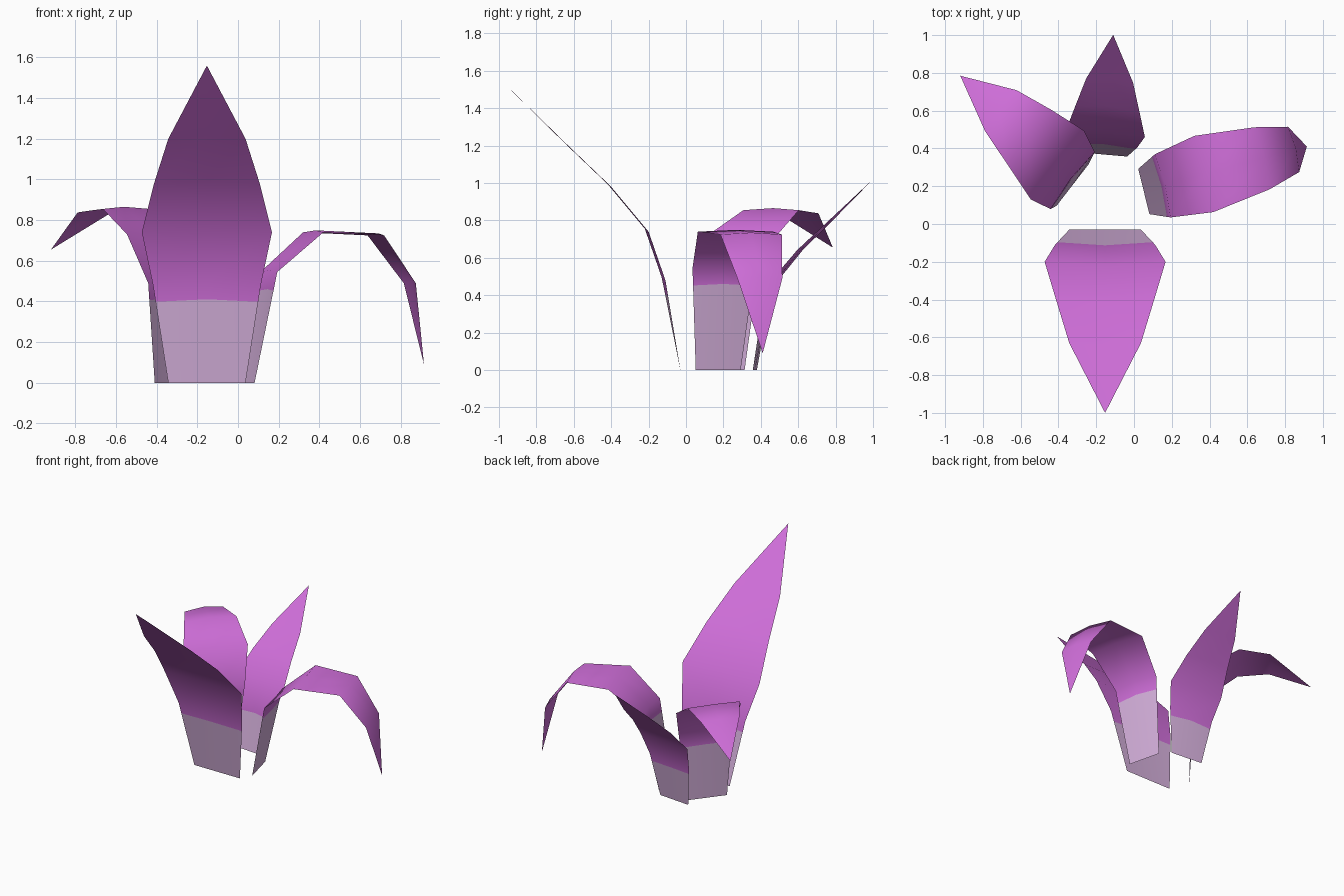
import bpy
import math
from mathutils import Vector

if "Cube" in bpy.data.objects:
    bpy.data.objects.remove(bpy.data.objects["Cube"])


def material(name, rgb):
    m = bpy.data.materials.new(name)
    m.diffuse_color = (*rgb, 1)
    m.use_nodes = True
    m.node_tree.nodes["Principled BSDF"].inputs["Base Color"].default_value = m.diffuse_color
    return m


PURPLE = material("orchid purple", (0.64, 0.16, 0.71))
PALE = material("pale lavender", (0.69, 0.45, 0.74))

# Half widths shared by every leaf, from base to tip
HALF = [0.19, 0.265, 0.32, 0.26, 0.19, 0.0]
CUT = 0.83  # share of the first segment that is pale


def leaf(name, centers, scale, width_dir):
    """Pointed strip along a centre line, slightly bowed, pale at the base."""
    w = Vector((*width_dir, 0)).normalized()
    c = [Vector(p) for p in centers]
    out = c[-1] - c[0]
    out.z = 0
    out.normalize()
    bow = out * 0.02 * scale + Vector((0, 0, 0.015 * scale))
    rows = []
    for i, p in enumerate(c[:-1]):
        h = w * HALF[i] * scale
        rows.append([p - h, p + (bow if i else Vector()), p + h])
    # extra row where the colour changes
    rows.insert(1, [a.lerp(b, CUT) for a, b in zip(rows[0], rows[1])])
    verts = [v for r in rows for v in r] + [c[-1]]
    faces, tip = [], len(verts) - 1
    for r in range(len(rows) - 1):
        for k in range(2):
            a = r * 3 + k
            faces.append((a, a + 1, a + 4, a + 3))
    a = (len(rows) - 1) * 3
    faces += [(a, a + 1, tip), (a + 1, a + 2, tip)]
    mesh = bpy.data.meshes.new(name)
    mesh.from_pydata(verts, [], faces)
    mesh.materials.append(PURPLE)
    mesh.materials.append(PALE)
    for i, f in enumerate(mesh.polygons):
        f.use_smooth = True
        f.material_index = 1 if i < 2 else 0
    ob = bpy.data.objects.new(name, mesh)
    bpy.context.collection.objects.link(ob)
    return ob


def upright(base, angle, scale):
    """Centre line of an upright leaf leaning out in one direction."""
    prof = [(0, 0), (0.08, 0.48), (0.17, 0.74), (0.37, 0.98), (0.6, 1.2), (0.97, 1.56)]
    return [(base[0] + r * scale * math.cos(angle),
             base[1] + r * scale * math.sin(angle), z * scale) for r, z in prof]


# Upright leaves, front and back
leaf("front_leaf", upright((-0.153, -0.03), -math.pi / 2, 1.0), 1.0, (1, 0))
leaf("back_leaf", upright((-0.16, 0.368), math.radians(85.5), 0.655), 0.655, (-0.25, 0.022))

# Drooping leaves, left and right
leaf("left_leaf", [(-0.326, 0.205, 0), (-0.325, 0.23, 0.49), (-0.405, 0.312, 0.73),
                   (-0.55, 0.455, 0.855), (-0.705, 0.60, 0.838), (-0.92, 0.785, 0.655)],
     0.72, (0.61, 0.79))
leaf("right_leaf", [(0.052, 0.172, 0), (0.152, 0.202, 0.545), (0.37, 0.265, 0.74),
                    (0.678, 0.348, 0.725), (0.845, 0.395, 0.49), (0.915, 0.41, 0.09)],
     0.65, (-0.24, 0.97))
